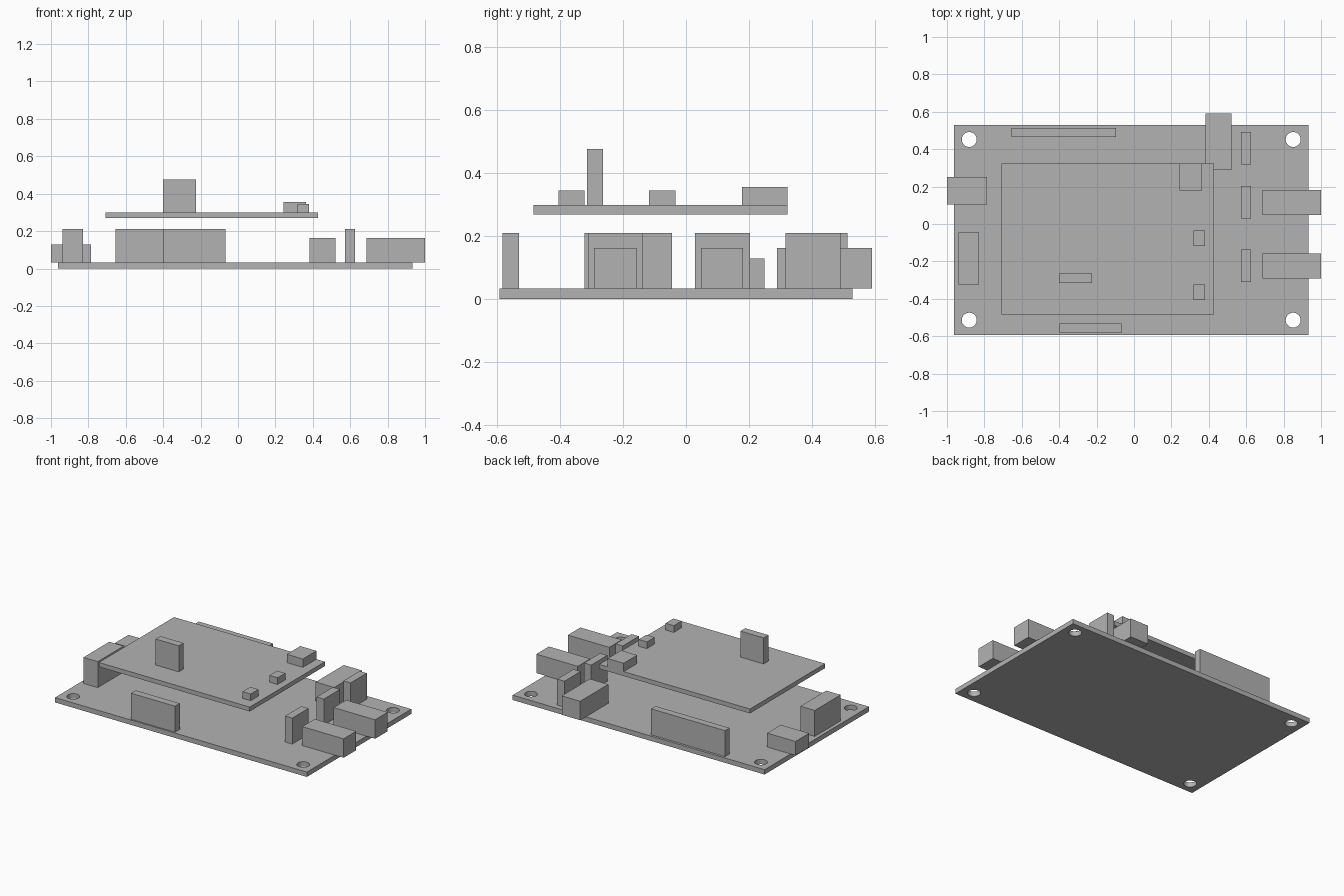
import bpy

default = bpy.data.objects.get("Cube")
if default:
    bpy.data.objects.remove(default, do_unlink=True)

grey = bpy.data.materials.new("plain grey")
grey.use_nodes = True
COLOUR = (0.45, 0.45, 0.45, 1)
grey.diffuse_color = COLOUR
grey.node_tree.nodes["Principled BSDF"].inputs["Base Color"].default_value = COLOUR


def box(name, x, y, z):
    """Box spanning the given (low, high) ranges."""
    bpy.ops.mesh.primitive_cube_add(
        size=1, location=[(a + b) / 2 for a, b in (x, y, z)])
    ob = bpy.context.object
    ob.name = name
    ob.scale = [b - a for a, b in (x, y, z)]
    bpy.ops.object.transform_apply(location=False, rotation=False, scale=True)
    ob.data.materials.append(grey)
    return ob


# Base board with four corner mounting holes
BASE = 0.033
board = box("base_board", (-0.963, 0.934), (-0.593, 0.53), (0, BASE))
for sx in (-1, 1):
    for sy in (-1, 1):
        bpy.ops.mesh.primitive_cylinder_add(
            vertices=32, radius=0.04, depth=0.2,
            location=(-0.015 + sx * 0.866, -0.031 + sy * 0.483, 0))
        cutter = bpy.context.object
        cutter.hide_render = True
        cut = board.modifiers.new("mounting_hole", "BOOLEAN")
        cut.operation = "DIFFERENCE"
        cut.solver = "EXACT"
        cut.object = cutter
        bpy.context.view_layer.objects.active = board
        bpy.ops.object.modifier_apply(modifier=cut.name)
        bpy.data.objects.remove(cutter, do_unlink=True)

# Parts standing on the base board
TALL, LOW = (BASE, 0.21), (BASE, 0.162)
box("power_socket", (-1, -0.786), (0.103, 0.25), (BASE, 0.128))
box("side_connector", (-0.938, -0.83), (-0.323, -0.045), TALL)
box("back_header", (-0.655, -0.097), (0.466, 0.514), TALL)
box("front_header", (-0.398, -0.066), (-0.583, -0.532), TALL)
box("back_port", (0.383, 0.522), (0.289, 0.591), LOW)
for i, y in enumerate((-0.31, 0.029, 0.317)):
    box(f"upright_card_{i + 1}", (0.572, 0.626), (y, y + 0.174), TALL)
for i, y in enumerate((-0.292, 0.047)):
    box(f"side_port_{i + 1}", (0.688, 1), (y, y + 0.135), LOW)

# Floating upper board and its parts
UPPER = 0.299
box("upper_board", (-0.708, 0.428), (-0.485, 0.323), (0.269, UPPER))
box("upright_module", (-0.4, -0.225), (-0.315, -0.264), (UPPER, 0.476))
box("edge_connector", (0.243, 0.364), (0.178, 0.323), (UPPER, 0.356))
for i, y in enumerate((-0.406, -0.117)):
    box(f"small_button_{i + 1}", (0.318, 0.38), (y, y + 0.083), (UPPER, 0.345))
